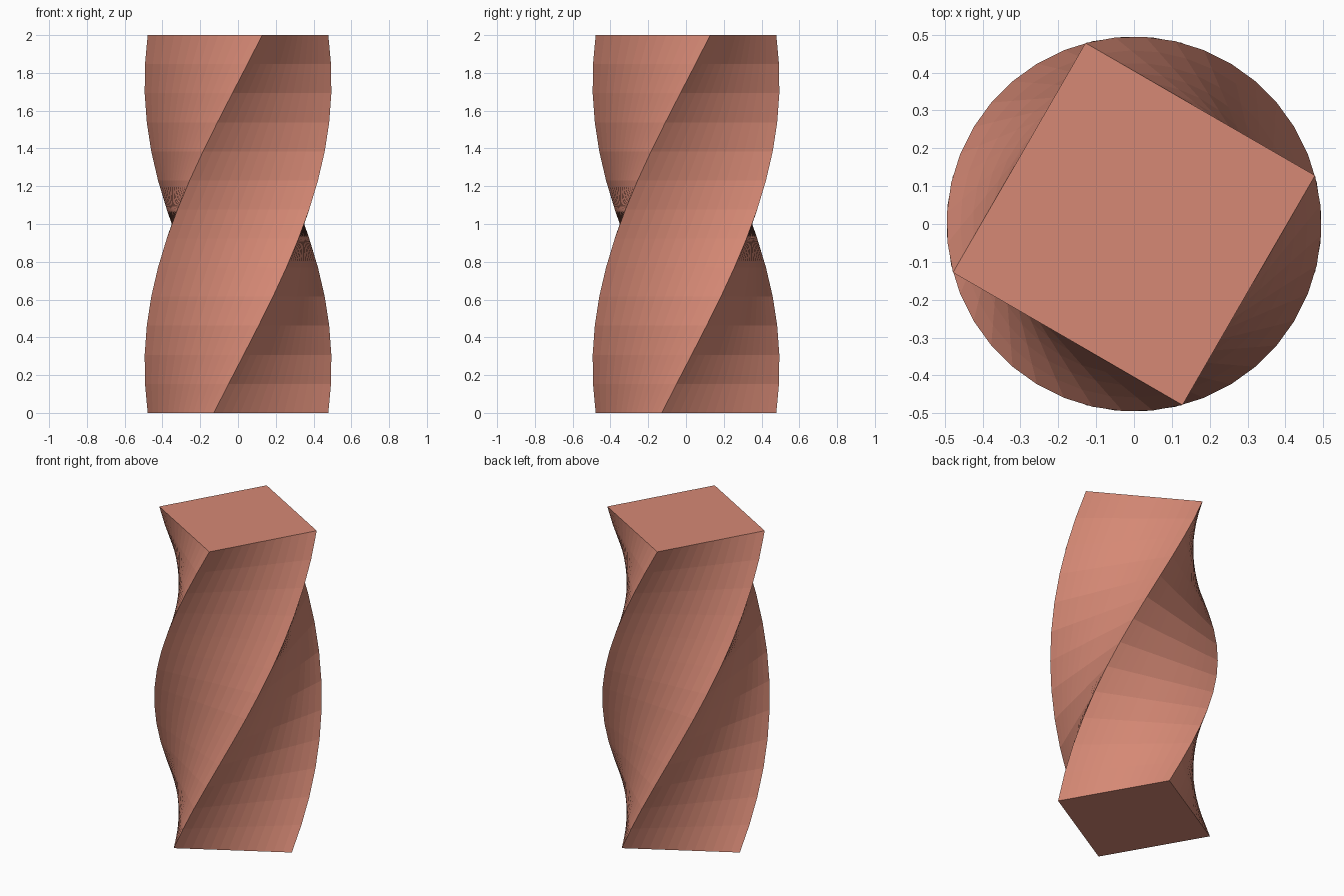
import bpy
import bmesh
from math import radians
from mathutils import Matrix

default = bpy.data.objects.get("Cube")
if default:
    bpy.data.objects.remove(default, do_unlink=True)

SIDE, HEIGHT, SEGMENTS = 0.7, 2.0, 13
TWIST = radians(120)

# Terracotta material
clay = bpy.data.materials.new("terracotta")
clay.use_nodes = True
color = (0.67, 0.25, 0.178, 1)
clay.diffuse_color = color
clay.node_tree.nodes["Principled BSDF"].inputs["Base Color"].default_value = color

# Square block, evenly subdivided
bm = bmesh.new()
bmesh.ops.create_cube(bm, size=1)
bmesh.ops.scale(bm, vec=(SIDE, SIDE, HEIGHT), verts=bm.verts)
bmesh.ops.subdivide_edges(bm, edges=bm.edges[:], cuts=SEGMENTS - 1, use_grid_fill=True)

# Twist counter-clockwise with height, then stand on the floor
for v in bm.verts:
    v.co = Matrix.Rotation(TWIST * v.co.z / HEIGHT, 3, "Z") @ v.co
bmesh.ops.translate(bm, vec=(0, 0, HEIGHT / 2), verts=bm.verts)
bmesh.ops.recalc_face_normals(bm, faces=bm.faces)

mesh = bpy.data.meshes.new("twisted_column")
bm.to_mesh(mesh)
bm.free()
mesh.materials.append(clay)
column = bpy.data.objects.new("twisted_column", mesh)
bpy.context.collection.objects.link(column)
